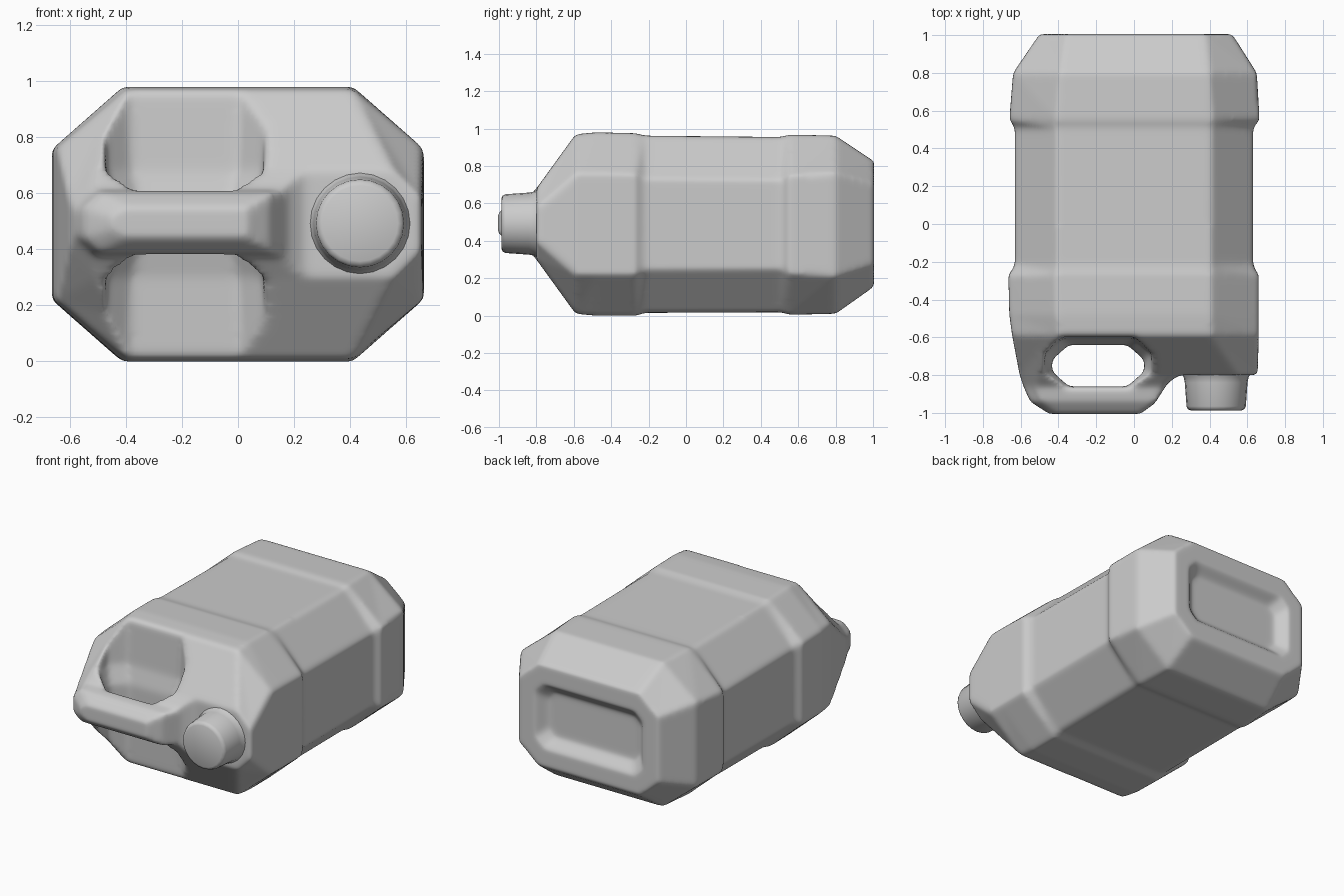
import bpy, bmesh, math

if "Cube" in bpy.data.objects:
    bpy.data.objects.remove(bpy.data.objects["Cube"])


def loft(name, rings):
    """Skin a list of equal-sized point rings and close both ends."""
    bm = bmesh.new()
    loops = [[bm.verts.new(p) for p in ring] for ring in rings]
    n = len(loops[0])
    for a, b in zip(loops, loops[1:]):
        for i in range(n):
            bm.faces.new((a[i], a[(i + 1) % n], b[(i + 1) % n], b[i]))
    bm.faces.new(loops[0])
    bm.faces.new(loops[-1])
    bmesh.ops.recalc_face_normals(bm, faces=bm.faces)
    mesh = bpy.data.meshes.new(name)
    bm.to_mesh(mesh)
    bm.free()
    obj = bpy.data.objects.new(name, mesh)
    bpy.context.collection.objects.link(obj)
    return obj


def octagon(a0, a1, b0, b1, ca, cb):
    """Rectangle with chamfered corners."""
    return [(a0 + ca, b0), (a1 - ca, b0), (a1, b0 + cb), (a1, b1 - cb),
            (a1 - ca, b1), (a0 + ca, b1), (a0, b1 - cb), (a0, b0 + cb)]


# Jug body: y, x min, x max, z min, z max, chamfer x, chamfer z
sections = [
    (-1.005, -0.45, 0.50, 0.44, 0.55, 0.05, 0.03),
    (-0.94, -0.55, 0.62, 0.39, 0.60, 0.06, 0.05),
    (-0.86, -0.585, 0.65, 0.375, 0.615, 0.07, 0.07),
    (-0.80, -0.605, 0.655, 0.30, 0.68, 0.10, 0.10),
    (-0.59, -0.645, 0.66, 0.01, 0.97, 0.25, 0.21),
    (-0.48, -0.66, 0.66, 0.0, 0.98, 0.25, 0.22),
    (-0.27, -0.665, 0.66, 0.0, 0.975, 0.25, 0.22),
    (-0.22, -0.63, 0.63, 0.015, 0.962, 0.22, 0.23),
    (0.51, -0.63, 0.63, 0.018, 0.955, 0.22, 0.23),
    (0.55, -0.66, 0.665, 0.005, 0.968, 0.25, 0.22),
    (0.80, -0.64, 0.65, 0.01, 0.962, 0.25, 0.20),
    (1.005, -0.50, 0.52, 0.155, 0.825, 0.14, 0.12),
    (1.005, -0.39, 0.40, 0.28, 0.70, 0.06, 0.06),
    (0.94, -0.33, 0.34, 0.34, 0.64, 0.05, 0.05),
]
body = loft("jug_body", [[(x, s[0], z) for x, z in octagon(*s[1:])] for s in sections])

# Handle opening, flaring towards the top and bottom
opening = [
    (-0.10, -0.48, 0.10, -0.87, -0.59),
    (0.30, -0.47, 0.09, -0.87, -0.61),
    (0.42, -0.435, 0.055, -0.86, -0.64),
    (0.56, -0.435, 0.055, -0.86, -0.64),
    (0.68, -0.47, 0.09, -0.87, -0.61),
    (1.10, -0.48, 0.10, -0.87, -0.59),
]
hole = loft("handle_opening_cutter",
            [[(x, y, s[0]) for x, y in octagon(*s[1:], 0.09, 0.08)] for s in opening])

# Step beside the handle that leaves room for the cap
notch_outline = [(0.02, -1.1), (0.04, -1.0), (0.11, -0.95), (0.18, -0.84),
                 (0.24, -0.80), (0.80, -0.80), (0.80, -1.1)]
notch = loft("cap_step_cutter", [[(x, y, z) for x, y in notch_outline] for z in (-0.2, 1.2)])

for cutter in (hole, notch):
    cutter.hide_render = True
    cutter.hide_set(True)
    cut = body.modifiers.new(cutter.name, 'BOOLEAN')
    cut.operation = 'DIFFERENCE'
    cut.solver = 'EXACT'
    cut.object = cutter

# Soft blow-moulded blends
remesh = body.modifiers.new("remesh", 'REMESH')
remesh.mode = 'VOXEL'
remesh.voxel_size = 0.015
remesh.use_smooth_shade = True
soften = body.modifiers.new("soften", 'SMOOTH')
soften.factor = 0.5
soften.iterations = 10

# Cap and flared neck: y, radius
cap_profile = [(-0.75, 0.20), (-0.79, 0.185), (-0.81, 0.172), (-0.84, 0.166),
               (-0.965, 0.157), (-0.98, 0.150), (-0.987, 0.135)]
SIDES = 24
cap = loft("cap", [[(0.435 + r * math.cos(2 * math.pi * i / SIDES), y,
                     0.492 + r * math.sin(2 * math.pi * i / SIDES))
                    for i in range(SIDES)] for y, r in cap_profile])
bpy.ops.object.select_all(action='DESELECT')
cap.select_set(True)
bpy.context.view_layer.objects.active = cap
bpy.ops.object.shade_smooth_by_angle(angle=math.radians(50))
